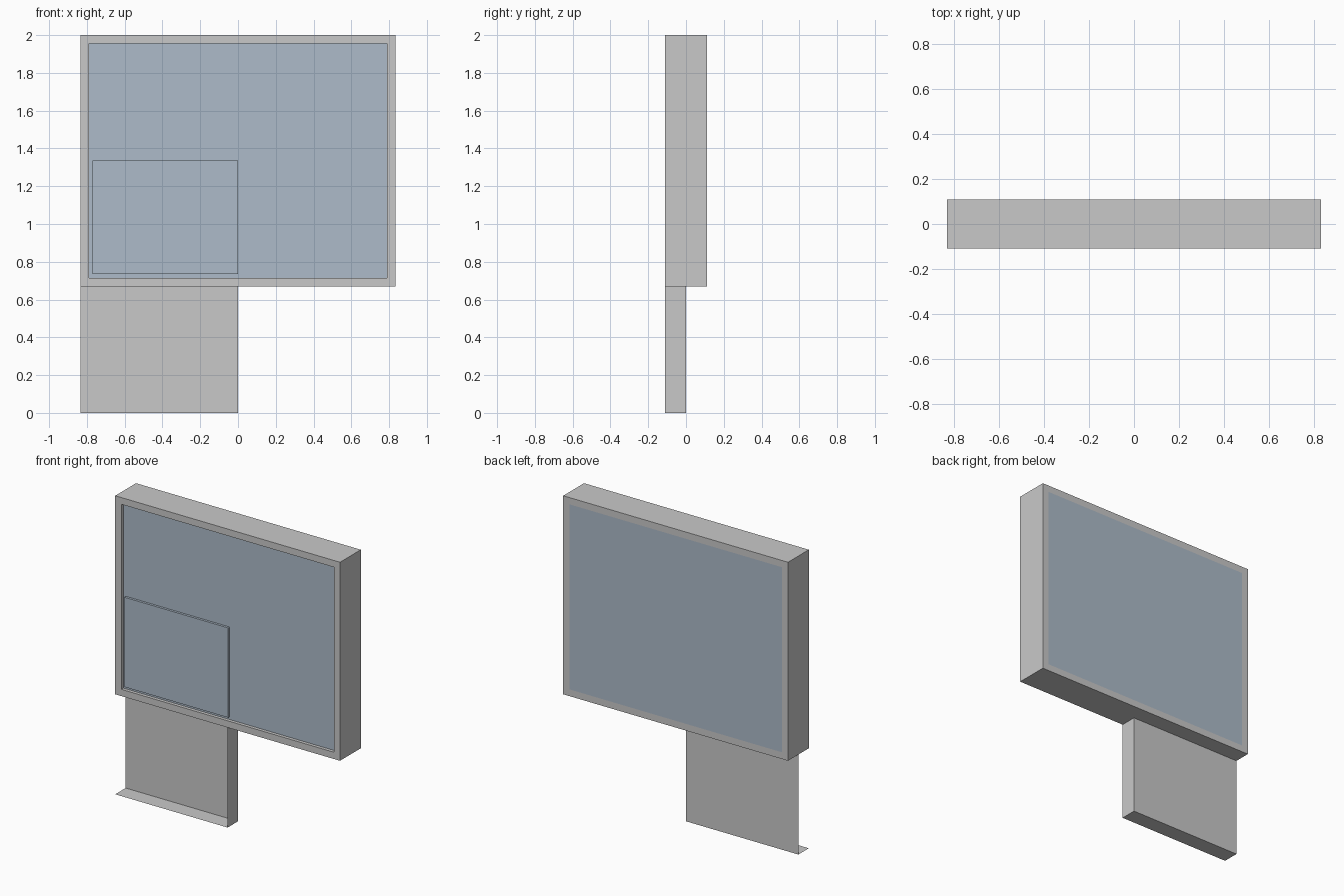
import bpy, bmesh
from mathutils import Vector

if "Cube" in bpy.data.objects:
    bpy.data.objects.remove(bpy.data.objects["Cube"])

W, D, Z0, Z1 = 0.833, 0.11, 0.67, 2.0   # cabinet half width, half depth, bottom, top
BORDER, RECESS = 0.064, 0.022           # frame border and front panel depth


def material(name, rgb):
    m = bpy.data.materials.new(name)
    m.diffuse_color = (*rgb, 1)
    m.use_nodes = True
    m.node_tree.nodes["Principled BSDF"].inputs["Base Color"].default_value = m.diffuse_color
    return m


GREY = material("grey_casing", (0.584, 0.584, 0.584))
BLUE = material("pale_blue_panel", (0.42, 0.50, 0.585))


def box_bmesh(lo, hi):
    bm = bmesh.new()
    bmesh.ops.create_cube(bm, size=1)
    lo, hi = Vector(lo), Vector(hi)
    for v in bm.verts:
        v.co = Vector([lo[i] + (v.co[i] + 0.5) * (hi[i] - lo[i]) for i in range(3)])
    bm.normal_update()
    return bm


def face_towards(bm, direction):
    return max(bm.faces, key=lambda f: f.normal.dot(Vector(direction)))


def finish(bm, name, mats):
    me = bpy.data.meshes.new(name)
    bm.to_mesh(me)
    bm.free()
    for m in mats:
        me.materials.append(m)
    ob = bpy.data.objects.new(name, me)
    bpy.context.collection.objects.link(ob)
    return ob


# Sign cabinet: framed panel recessed in front, flush at the back
bm = box_bmesh((-W, -D, Z0), (W, D, Z1))
for side, depth in ((-1, RECESS), (1, 0)):
    face = face_towards(bm, (0, side, 0))
    bmesh.ops.inset_region(bm, faces=[face], thickness=BORDER)
    face.material_index = 1
    if depth:
        rim = bmesh.ops.extrude_face_region(bm, geom=[face])
        moved = [v for v in rim["geom"] if isinstance(v, bmesh.types.BMVert)]
        bmesh.ops.translate(bm, verts=moved, vec=(0, -side * depth, 0))
        if face.is_valid:
            bm.faces.remove(face)
        bm.normal_update()
        for f in bm.faces:      # recess walls keep the casing colour
            if abs(f.normal.y) < 0.5:
                f.material_index = 0
bmesh.ops.recalc_face_normals(bm, faces=bm.faces)
finish(bm, "sign_cabinet", [GREY, BLUE])

# Raised lower-left quarter of the front panel
bm = box_bmesh((-W + BORDER, -D + 0.006, Z0 + BORDER), (0, -D + RECESS, (Z0 + Z1) / 2))
bm.faces.remove(face_towards(bm, (0, 1, 0)))
finish(bm, "raised_quarter_panel", [BLUE])

# Support post: open shell of back, right and bottom plates
bm = box_bmesh((-W, -D, 0), (0, 0, Z0))
for direction in ((0, -1, 0), (-1, 0, 0), (0, 0, 1)):
    bm.faces.remove(face_towards(bm, direction))
finish(bm, "support_post", [GREY])
